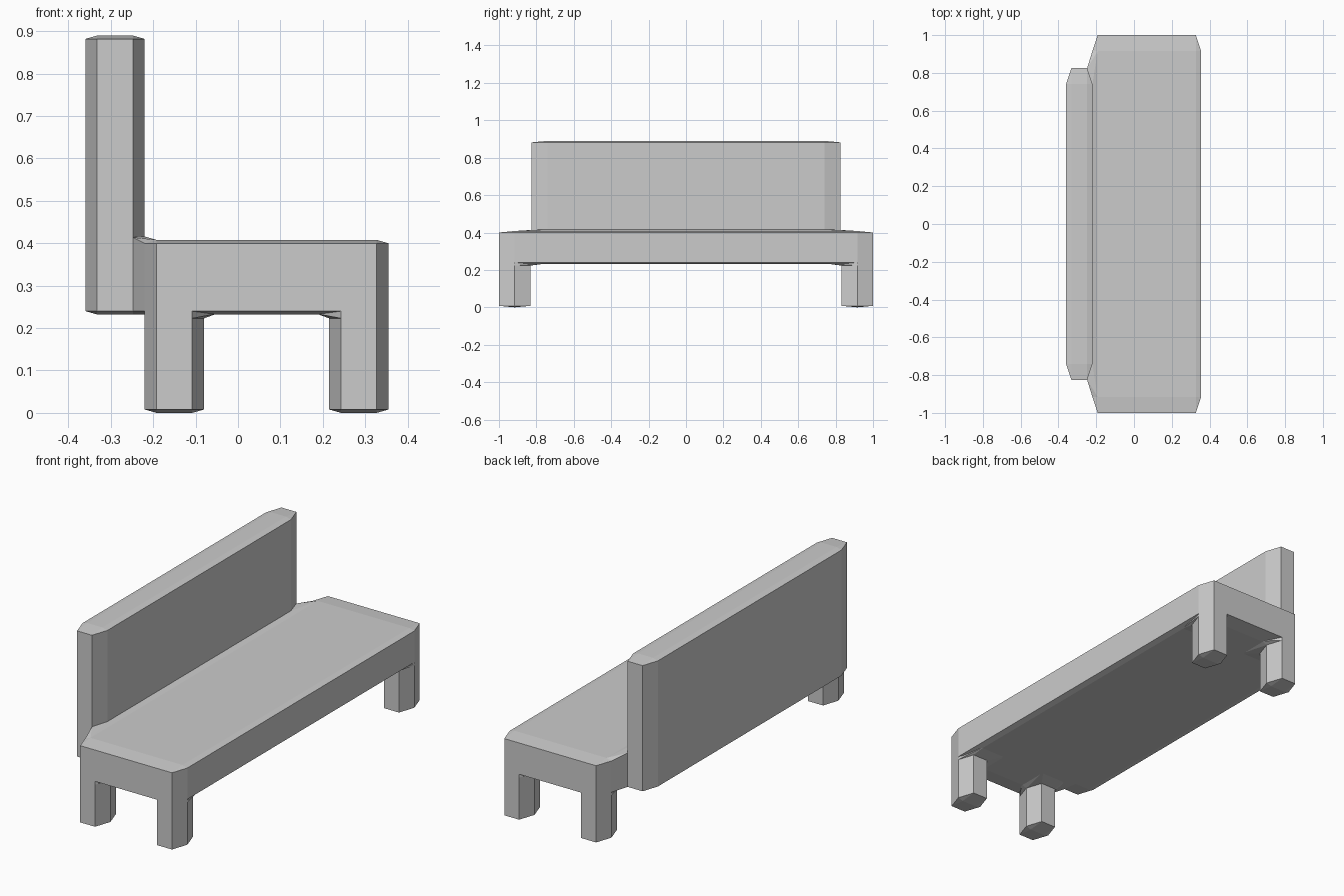
import bpy, bmesh
from math import radians

if "Cube" in bpy.data.objects:
    bpy.data.objects.remove(bpy.data.objects["Cube"])

CX, CY, CZ = 0.028, 0.084, 0.008   # bevel inset along each axis


def hull(name, points):
    """Flat-faced convex solid around the given points."""
    bm = bmesh.new()
    for p in points:
        bm.verts.new(p)
    bmesh.ops.remove_doubles(bm, verts=bm.verts, dist=0.0005)
    bmesh.ops.convex_hull(bm, input=bm.verts)
    bmesh.ops.dissolve_limit(bm, angle_limit=radians(0.5), verts=bm.verts, edges=bm.edges)
    bmesh.ops.recalc_face_normals(bm, faces=bm.faces)
    mesh = bpy.data.meshes.new(name)
    bm.to_mesh(mesh)
    bm.free()
    obj = bpy.data.objects.new(name, mesh)
    bpy.context.collection.objects.link(obj)
    return obj


def bevel_box(name, x, y, z, flat_top=False):
    """Box with stretched bevels on all its edges."""
    pts = []
    for i, sx in ((0, 1), (1, -1)):
        for j, sy in ((0, 1), (1, -1)):
            for k, sz in ((0, 1), (1, -1)):
                cz = 0 if (flat_top and k == 1) else CZ
                xi, yi = x[i] + sx * CX, y[j] + sy * CY
                pts += [(x[i], yi, z[k] + sz * cz), (xi, y[j], z[k] + sz * cz),
                        (xi, yi, z[k])]
    return hull(name, pts)


# Seat slab and backrest
bevel_box("seat", (-0.22, 0.355), (-1, 1), (0.232, 0.408))
bevel_box("backrest", (-0.36, -0.22), (-0.825, 0.825), (0.232, 0.89))

# Sloped joint between seat and backrest
joint = []
for s in (-1, 1):
    joint += [(-0.248, s * 0.825, 0.24), (-0.248, s * 0.825, 0.414),
              (-0.22, s * 0.916, 0.24), (-0.22, s * 0.916, 0.40),
              (-0.248, s * 0.741, 0.232), (-0.192, s * 0.916, 0.232),
              (-0.22, s * 0.741, 0.416), (-0.192, s * 0.916, 0.408)]
hull("seat_back_joint", joint)

# Four hexagonal legs, each with a flared collar under the seat
for xo, dx, side in ((-0.22, 1, "back"), (0.355, -1, "front")):
    for sy, end in ((-1, "left"), (1, "right")):
        xs = sorted((xo, xo + dx * 0.14))
        ys = sorted((sy, sy * 0.832))
        bevel_box(f"{side}_leg_{end}", xs, ys, (0, 0.24), flat_top=True)
        section = [(0, 0.916), (CX, 1), (0.14 - CX, 1),
                   (0.14, 0.916), (0.14 - CX, 0.832), (CX, 0.832)]
        flare = [(0, 0.916), (CX, 1), (0.14 - CX, 1),
                 (0.17, 0.916), (0.17, 0.75), (CX, 0.75)]
        pts = [(xo + dx * u, sy * v, 0.223) for u, v in section]
        pts += [(xo + dx * u, sy * v, 0.24 if v == 1 else 0.234) for u, v in flare]
        hull(f"{side}_leg_collar_{end}", pts)
